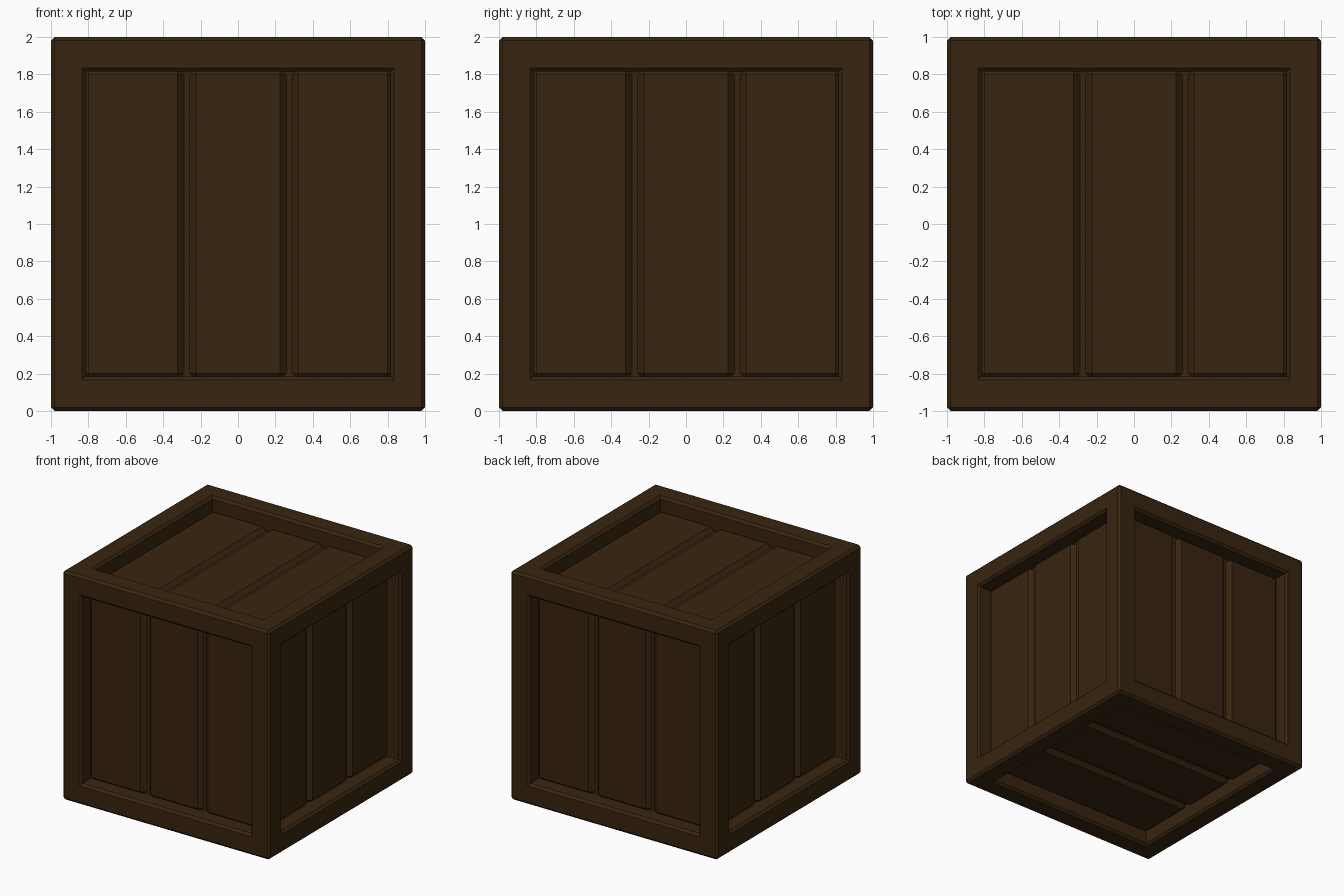
import bpy, bmesh
from math import radians
from mathutils import Matrix

if "Cube" in bpy.data.objects:
    bpy.data.objects.remove(bpy.data.objects["Cube"])

wood = bpy.data.materials.new("dark_wood")
wood.diffuse_color = (0.04, 0.018, 0.005, 1)
wood.use_nodes = True
wood.node_tree.nodes["Principled BSDF"].inputs["Base Color"].default_value = wood.diffuse_color


def finish(bm, name, matrix):
    mesh = bpy.data.meshes.new(name)
    bm.to_mesh(mesh)
    bm.free()
    mesh.materials.append(wood)
    obj = bpy.data.objects.new(name, mesh)
    obj.matrix_world = matrix
    bpy.context.collection.objects.link(obj)


def chamfered_box(size, chamfer):
    bm = bmesh.new()
    bmesh.ops.create_cube(bm, size=1)
    bmesh.ops.scale(bm, vec=size, verts=bm.verts)
    bmesh.ops.bevel(bm, geom=bm.edges[:], offset=chamfer, segments=1,
                    profile=0.5, affect='EDGES')
    return bm


centre = Matrix.Translation((0, 0, 1))

# Frame: chamfered cube with a recessed opening on every side
bm = chamfered_box((2, 2, 2), 0.02)
sides = [f for f in bm.faces if f.calc_area() > 1]
for thickness, depth in ((0.145, 0), (0.02, -0.02), (0.0001, -0.135)):
    bmesh.ops.inset_individual(bm, faces=sides, thickness=thickness,
                               depth=depth, use_even_offset=True)
finish(bm, "crate_frame", centre)

# Planks: three chamfered boards in each opening, running along local y
turns = {
    "top": Matrix(),
    "bottom": Matrix.Rotation(radians(180), 4, 'X') @ Matrix.Rotation(radians(90), 4, 'Z'),
}
for i, side in enumerate(("front", "right", "back", "left")):
    turns[side] = Matrix.Rotation(radians(90 * i), 4, 'Z') @ Matrix.Rotation(radians(90), 4, 'X')

for side, turn in turns.items():
    for i, (x, width) in enumerate(((-0.561, 0.548), (0, 0.525), (0.561, 0.548))):
        bm = chamfered_box((width, 1.67, 0.1), 0.037)
        finish(bm, f"{side}_plank_{i + 1}",
               centre @ turn @ Matrix.Translation((x, 0, 0.83)))
